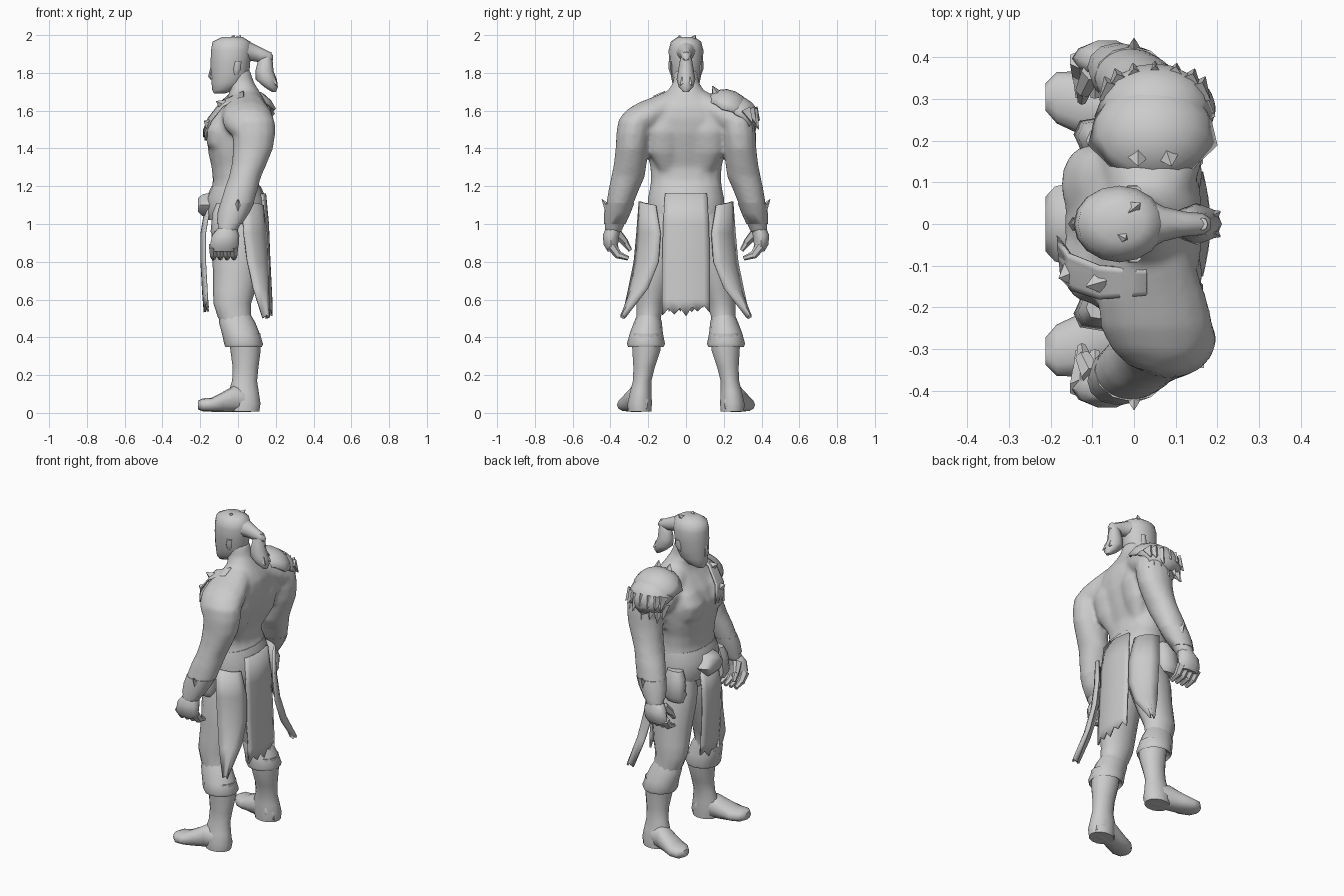
import bpy, bmesh, math, random
from mathutils import Vector, Matrix

random.seed(4)
clay = bpy.data.materials.new("plain_grey")
clay.diffuse_color = (0.6, 0.6, 0.6, 1)


def finish(name, bm, angle=55, thick=0, mirror=False):
    bmesh.ops.recalc_face_normals(bm, faces=bm.faces)
    me = bpy.data.meshes.new(name)
    bm.to_mesh(me)
    bm.free()
    ob = bpy.data.objects.new(name, me)
    bpy.context.collection.objects.link(ob)
    me.materials.append(clay)
    if thick:
        m = ob.modifiers.new("thickness", 'SOLIDIFY')
        m.thickness = thick
        m.offset = 0
    if mirror:
        ob.modifiers.new("mirror", 'MIRROR').use_axis = (False, True, False)
    bpy.context.view_layer.objects.active = ob
    ob.select_set(True)
    bpy.ops.object.shade_smooth_by_angle(angle=math.radians(angle))
    ob.select_set(False)
    return ob


def add_loft(bm, rings, sides=14, axis='z', power=1.0, flip=1):
    """Skin ellipses (x, y, z, a, b) lying across the given axis."""
    loops = []
    for x, y, z, a, b in rings:
        loop = []
        for i in range(sides):
            t = math.tau * i / sides
            c, s = math.cos(t), math.sin(t)
            c = a * math.copysign(abs(c) ** power, c)
            s = b * math.copysign(abs(s) ** power, s)
            off = {'z': (c, s, 0), 'x': (0, c, s), 'y': (c, 0, s)}[axis]
            loop.append(bm.verts.new(Vector((x, y * flip, z)) + Vector(off)))
        loops.append(loop)
    for p, q in zip(loops, loops[1:]):
        for i in range(sides):
            j = (i + 1) % sides
            bm.faces.new((p[i], p[j], q[j], q[i]))
    bm.faces.new(loops[0])
    bm.faces.new(loops[-1])


def loft(name, rings, sides=14, axis='z', power=1.0, mirror=False):
    bm = bmesh.new()
    add_loft(bm, rings, sides, axis, power)
    return finish(name, bm, mirror=mirror)


def cloth(name, rows, teeth=4, ragged=0.05, thick=0.012, mirror=False, bow=(0, 0, 0)):
    """Sheet hung between pairs of edge points, with a torn lower edge."""
    bm = bmesh.new()
    grid = []
    n = teeth * 2
    for k, (a, b) in enumerate(rows):
        a, b, line = Vector(a), Vector(b), []
        for i in range(n + 1):
            t = i / n
            p = a.lerp(b, t) + Vector(bow) * math.sin(math.pi * t)
            if k == len(rows) - 1:
                p.z += ragged * (random.uniform(0.6, 1.1) if i % 2 else random.uniform(-.2, .4))
            line.append(bm.verts.new(p))
        grid.append(line)
    for p, q in zip(grid, grid[1:]):
        for i in range(n):
            bm.faces.new((p[i], p[i + 1], q[i + 1], q[i]))
    return finish(name, bm, thick=thick, mirror=mirror)


def spike(bm, base, tip, width, end=.002, sides=4):
    d = Vector(tip) - Vector(base)
    m = Matrix.Translation(Vector(base) + d / 2) @ d.to_track_quat('Z', 'Y').to_matrix().to_4x4()
    bmesh.ops.create_cone(bm, cap_ends=True, segments=sides, radius1=width, radius2=end,
                          depth=d.length, matrix=m)


# Bare upper body: torso, chest, shoulders, back and arms fused into one skin
body = bmesh.new()
add_loft(body, [
    (0, 0, .95, .13, .17), (0, 0, 1.05, .145, .195), (-.005, 0, 1.16, .14, .197),
    (-.015, 0, 1.23, .118, .187), (-.02, 0, 1.3, .12, .19), (-.015, 0, 1.38, .143, .21),
    (-.005, 0, 1.48, .163, .23), (.015, 0, 1.56, .152, .235), (.035, 0, 1.62, .125, .2),
    (.04, 0, 1.66, .1, .15), (.035, 0, 1.70, .08, .1), (.015, 0, 1.75, .07, .068),
    (-.005, 0, 1.82, .067, .063)], 18, power=.92)
for side in (1, -1):
    add_loft(body, [(-.09, .09, 1.37, .03, .05), (-.115, .09, 1.42, .05, .085),
                    (-.115, .095, 1.5, .062, .095), (-.08, .1, 1.57, .055, .08),
                    (-.04, .1, 1.62, .03, .05)], 12, flip=side)
    add_loft(body, [(.035, 0, 1.635, .085, .08), (.04, .1, 1.615, .107, .09),
                    (.045, .18, 1.575, .132, .097), (.055, .25, 1.545, .137, .1),
                    (.065, .305, 1.525, .117, .087), (.07, .348, 1.5, .075, .058)],
             14, 'y', flip=side)
    add_loft(body, [(.06, .1, 1.28, .03, .04), (.085, .12, 1.38, .055, .08),
                    (.105, .12, 1.49, .062, .09), (.1, .12, 1.58, .05, .08),
                    (.07, .1, 1.63, .03, .05)], 12, flip=side)
    add_loft(body, [
        (.07, .25, 1.6, .09, .07), (.078, .268, 1.55, .117, .092),
        (.085, .278, 1.48, .114, .092), (.08, .286, 1.4, .107, .088), (.06, .295, 1.32, .094, .088),
        (.037, .307, 1.25, .086, .09), (.015, .33, 1.18, .09, .082), (-.008, .352, 1.1, .09, .072),
        (-.035, .37, 1.03, .072, .06), (-.052, .382, .98, .057, .05),
        (-.06, .387, .95, .052, .044)], flip=side)
upper = finish("upper_body", body, 80)
fuse = upper.modifiers.new("fuse", 'REMESH')
fuse.mode = 'VOXEL'
fuse.voxel_size = .013
fuse.use_smooth_shade = True
soften = upper.modifiers.new("soften", 'SMOOTH')
soften.factor = .5
soften.iterations = 7

# Head
loft("head", [
    (-.1, 0, 1.69, .026, .028), (-.075, 0, 1.71, .062, .054), (-.05, 0, 1.75, .09, .073),
    (-.042, 0, 1.8, .102, .083), (-.04, 0, 1.86, .105, .09), (-.035, 0, 1.92, .108, .092),
    (-.035, 0, 1.965, .1, .08), (-.03, 0, 1.99, .055, .045)], 16)
loft("nose", [(-.132, 0, 1.765, .014, .016), (-.138, 0, 1.78, .02, .018),
              (-.132, 0, 1.84, .012, .012)], 6)
loft("ear", [(-.01, .074, 1.79, .012, .008), (-.005, .082, 1.82, .02, .012),
             (0, .083, 1.86, .018, .01)], 6, mirror=True)

# Tied hair
loft("ponytail_root", [(.02, 0, 1.92, .07, .06), (.07, 0, 1.912, .042, .048),
                       (.12, 0, 1.895, .03, .04), (.165, 0, 1.885, .026, .028),
                       (.185, 0, 1.88, .012, .014)], 8, 'x')
loft("ponytail", [(.165, 0, 1.91, .012, .015), (.145, 0, 1.87, .038, .032),
                  (.14, 0, 1.81, .048, .042), (.15, 0, 1.765, .056, .05),
                  (.175, 0, 1.725, .036, .038), (.19, 0, 1.7, .012, .015)], 8)
bm = bmesh.new()
spike(bm, (-.01, .03, 1.965), (.015, .05, 2.0), .03)
spike(bm, (-.03, -.03, 1.97), (-.02, -.035, 2.0), .03)
for y in (-.03, .03):
    spike(bm, (.18, y * .5, 1.76), (.207, y, 1.735), .025)
finish("hair_tufts", bm, 25)

# Hands and wrist wraps
loft("wrist_wrap", [(-.005, .35, 1.11, .09, .076), (-.024, .363, 1.06, .084, .07),
                    (-.046, .377, 1.0, .066, .057)], 12, mirror=True)
loft("palm", [(-.055, .385, .98, .05, .042), (-.065, .397, .94, .072, .046),
              (-.072, .398, .89, .076, .04), (-.075, .385, .855, .07, .032)], 10, mirror=True)
bm = bmesh.new()
for i in range(4):
    x = -.13 + .036 * i
    spike(bm, (x, .395, .885), (x, .355, .83), .027, .02, 6)
    spike(bm, (x, .368, .84), (x, .305, .818), .021, .012, 6)
spike(bm, (-.1, .365, .95), (-.122, .32, .9), .028, .02, 6)
spike(bm, (-.12, .325, .905), (-.125, .295, .86), .02, .011, 6)
finish("fingers", bm, mirror=True)
bm = bmesh.new()
spike(bm, (0, .4, 1.07), (0, .445, 1.13), .03)
finish("wrist_points", bm, mirror=True)

# Breeches, turned cuffs and boots
loft("breeches_leg", [
    (.005, .1, 1.06, .13, .09), (0, .11, .95, .14, .11), (-.005, .13, .85, .135, .112),
    (-.01, .15, .75, .122, .1), (-.02, .172, .65, .112, .086), (-.03, .187, .58, .1, .078),
    (-.02, .197, .51, .088, .066), (.01, .205, .44, .08, .07)], mirror=True)
loft("leg_cuff", [(-.015, .198, .52, .082, .06), (-.005, .202, .48, .096, .074),
                  (.015, .21, .42, .1, .088), (.03, .212, .365, .103, .101),
                  (.03, .212, .35, .097, .094), (.03, .212, .38, .07, .06)], 12, mirror=True)
loft("boot_shaft", [
    (.035, .21, .42, .085, .08), (.04, .21, .33, .08, .076), (.04, .222, .24, .068, .058),
    (.035, .232, .17, .066, .05), (.03, .24, .11, .08, .058), (.035, .245, .05, .084, .066),
    (.035, .245, .008, .078, .064)], mirror=True)
loft("boot_foot", [
    (.105, .235, .045, .03, .035), (.06, .24, .065, .06, .06), (-.02, .255, .075, .062, .07),
    (-.08, .275, .058, .068, .053), (-.14, .293, .043, .073, .037),
    (-.185, .303, .042, .062, .035), (-.213, .305, .042, .032, .022)],
    12, 'x', .85, mirror=True)

# Belt, buckle and hip pouches
loft("belt", [(0, 0, 1.02, .155, .2), (-.005, 0, 1.06, .163, .205),
              (-.01, 0, 1.14, .157, .203), (-.01, 0, 1.2, .13, .19)], 18, power=.9)
loft("buckle", [(-.15, 0, 1.1, .1, .075), (-.19, 0, 1.1, .09, .065),
                (-.213, 0, 1.1, .065, .04)], 6, 'x')
loft("hip_pouch", [(-.075, .205, .92, .05, .03), (-.075, .215, .96, .07, .042),
                   (-.07, .21, 1.06, .065, .04), (-.065, .2, 1.11, .05, .03)],
     8, power=.7, mirror=True)

# Torn cloths hanging from the belt
cloth("back_cloth", [((.125, -.11, 1.16), (.125, .11, 1.16)), ((.14, -.12, 1), (.14, .12, 1)),
                     ((.148, -.125, .8), (.148, .125, .8)), ((.158, -.125, .6), (.158, .125, .6)),
                     ((.16, -.125, .52), (.16, .125, .52))], bow=(.018, 0, 0))
cloth("front_cloth", [((-.15, -.08, 1.1), (-.15, .08, 1.1)),
                      ((-.175, -.09, .95), (-.175, .09, .95)),
                      ((-.175, -.09, .8), (-.175, .09, .8)),
                      ((-.165, -.09, .62), (-.165, .09, .62)),
                      ((-.16, -.09, .54), (-.16, .09, .54))], 3, bow=(-.018, 0, 0))
cloth("hip_cloth", [((.13, .16, 1.1), (.02, .245, 1.12)), ((.15, .135, .95), (.03, .258, .95)),
                    ((.16, .145, .8), (.05, .272, .8)), ((.16, .2, .66), (.08, .3, .66)),
                    ((.15, .325, .49), (.13, .335, .5))], 2, .03, mirror=True, bow=(.025, .012, 0))


# Shoulder guard of overlapping plates with a fur fringe
def shell(name, center, size, tilt, ragged):
    bm = bmesh.new()
    bmesh.ops.create_uvsphere(bm, u_segments=14, v_segments=8, radius=1)
    low = [v for v in bm.verts if v.co.z < -.05]
    bmesh.ops.delete(bm, geom=low, context='VERTS')
    rim = sorted((v for v in bm.verts if v.is_boundary), key=lambda v: math.atan2(v.co.y, v.co.x))
    for v in rim[::2]:
        v.co *= 1 + ragged
        v.co.z -= ragged
    m = (Matrix.Translation(center) @ Matrix.Rotation(-tilt, 4, 'X') @ Matrix.Diagonal((*size, 1)))
    bmesh.ops.transform(bm, matrix=m, verts=bm.verts)
    return finish(name, bm, thick=.012)


shell("shoulder_guard", (.045, .22, 1.605), (.14, .12, .1), .42, .1)
shell("shoulder_plate", (.05, .285, 1.575), (.125, .1, .088), .75, .15)
bm = bmesh.new()
for y, z in ((.345, 1.6), (.325, 1.545)):
    for i in range(7):
        a = math.radians(-75 + 25 * i)
        b = Vector((.05 + .105 * math.sin(a), y + .05 * math.cos(a) - .045, z))
        spike(bm, b, b + Vector((.02 * math.sin(a), .04, -.065 + random.uniform(-.04, .02))), .036)
for i in range(2):
    spike(bm, (.01 + .07 * i, .17, 1.675), (.01 + .08 * i, .14, 1.73), .035)
finish("fur_fringe", bm, 25)

# Frayed chest strap on the other shoulder
cloth("chest_strap", [((.03, -.11, 1.7), (.03, -.17, 1.675)),
                      ((-.085, -.1, 1.65), (-.08, -.18, 1.625)),
                      ((-.155, -.07, 1.56), (-.145, -.16, 1.545)),
                      ((-.182, -.03, 1.46), (-.172, -.13, 1.44))], 3, .04, .01)
bm = bmesh.new()
spike(bm, (-.08, -.14, 1.63), (-.115, -.15, 1.65), .03)
spike(bm, (-.155, -.12, 1.53), (-.18, -.13, 1.545), .03)
finish("strap_tufts", bm, 25)
